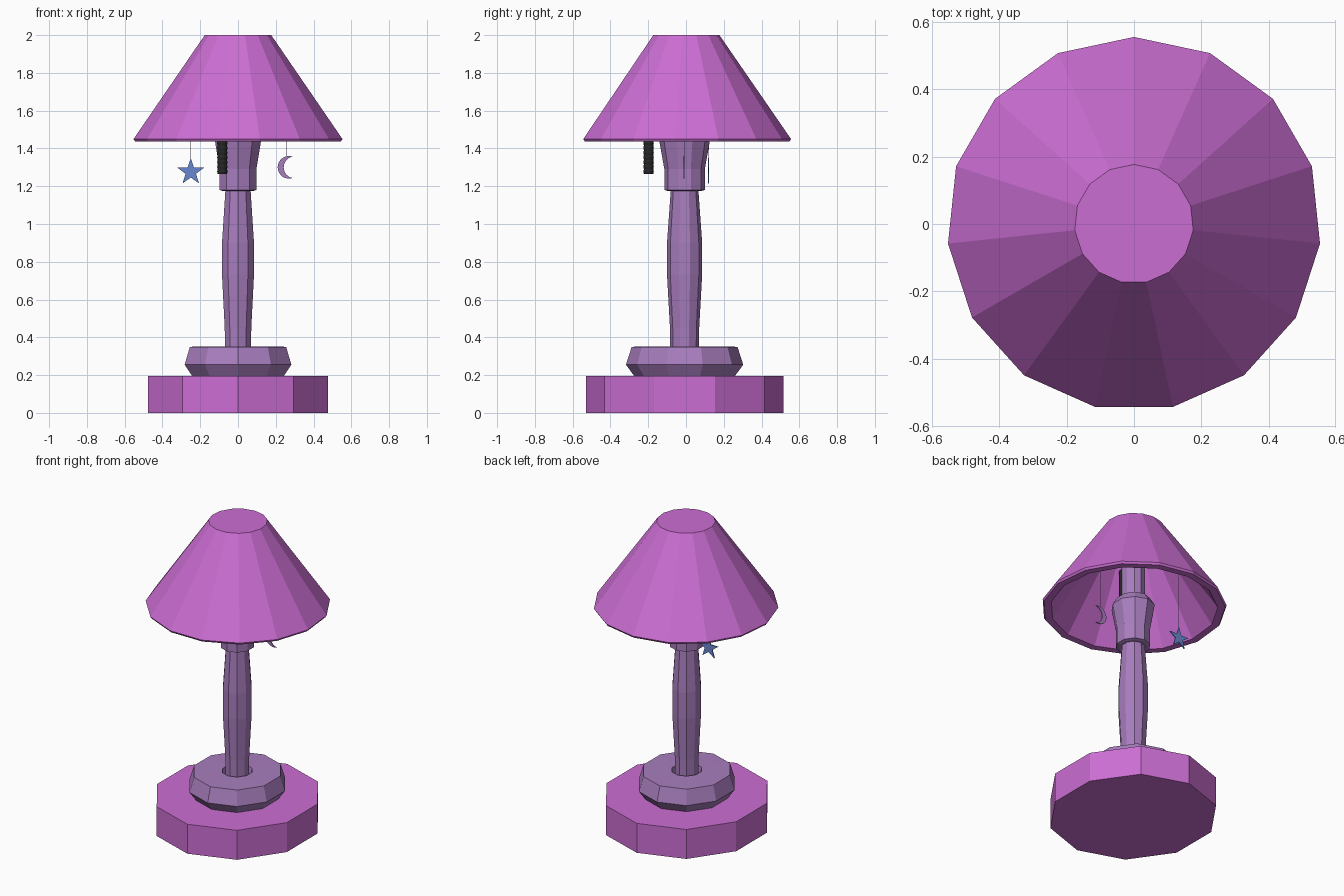
import bpy, bmesh
from math import sin, cos, pi, radians

if "Cube" in bpy.data.objects:
    bpy.data.objects.remove(bpy.data.objects["Cube"])


def material(name, rgb):
    m = bpy.data.materials.new(name)
    m.diffuse_color = (*rgb, 1)
    m.use_nodes = True
    m.node_tree.nodes["Principled BSDF"].inputs["Base Color"].default_value = m.diffuse_color
    return m


PINK = material("orchid", (0.60, 0.155, 0.65))
MAUVE = material("mauve", (0.39, 0.205, 0.51))
BLUE = material("blue", (0.14, 0.24, 0.62))
DARK = material("dark", (0.02, 0.02, 0.02))


def finish(bm, name, mat):
    bmesh.ops.recalc_face_normals(bm, faces=bm.faces)
    me = bpy.data.meshes.new(name)
    bm.to_mesh(me)
    bm.free()
    me.materials.append(mat)
    ob = bpy.data.objects.new(name, me)
    bpy.context.collection.objects.link(ob)
    return ob


def lathe(name, profile, sides, mat, start=-90, centre=(0, 0), y_scale=1):
    """Faceted solid of revolution through (radius, z) points, capped at both ends."""
    bm = bmesh.new()
    rings = []
    for r, z in profile:
        ring = []
        for i in range(sides):
            a = radians(start) + 2 * pi * i / sides
            ring.append(bm.verts.new((centre[0] + r * cos(a),
                                      centre[1] + r * sin(a) * y_scale, z)))
        rings.append(ring)
    for a, b in zip(rings, rings[1:]):
        for i in range(sides):
            j = (i + 1) % sides
            bm.faces.new((a[i], a[j], b[j], b[i]))
    bm.faces.new(rings[0])
    bm.faces.new(rings[-1])
    return finish(bm, name, mat)


def plate(name, outline, y, depth, mat):
    """Flat (x, z) outline given thickness along y."""
    bm = bmesh.new()
    face = bm.faces.new([bm.verts.new((x, y - depth / 2, z)) for x, z in outline])
    ext = bmesh.ops.extrude_face_region(bm, geom=[face], use_keep_orig=True)
    verts = [v for v in ext["geom"] if isinstance(v, bmesh.types.BMVert)]
    bmesh.ops.translate(bm, vec=(0, depth, 0), verts=verts)
    return finish(bm, name, mat)


# Ten-sided stand parts share one slightly stretched, offset section
stand = dict(sides=10, centre=(0, -0.0075), y_scale=1.045)
lathe("base", [(0.50, 0), (0.50, 0.195)], mat=PINK, **stand)
lathe("base_collar", [(0.255, 0.195), (0.297, 0.255), (0.268, 0.35),
                      (0.092, 0.352), (0.085, 0.31)], mat=MAUVE, **stand)
lathe("post", [(0.072, 0.31), (0.074, 0.45), (0.089, 0.73), (0.089, 0.90),
               (0.070, 1.18), (0.070, 1.20)], mat=MAUVE, **stand)
lathe("socket", [(0.085, 1.175), (0.1025, 1.18), (0.1025, 1.29),
                 (0.13, 1.45), (0.10, 1.50)], mat=MAUVE, **stand)
lathe("neck", [(0.07, 1.49), (0.07, 1.97)], mat=MAUVE, **stand)

# Hollow fifteen-sided shade with a closed top
lathe("shade", [(0.177, 2.0), (0.556, 1.45), (0.548, 1.437), (0.503, 1.437),
                (0.15, 1.955)], 15, PINK, start=90)

# Ribbed pull handle
pull = [(0.0275 if i % 2 else 0.025, 1.265 + 0.0125 * i) for i in range(45)]
lathe("pull", pull, 16, DARK, centre=(-0.083, -0.198))

# Hanging star
star = []
for i in range(10):
    r = 0.029 if i % 2 else 0.074
    a = pi / 2 + pi * i / 5
    star.append((-0.25 + r * cos(a), 1.275 + r * sin(a)))
plate("star", star, 0.12, 0.006, BLUE)

# Hanging crescent moon, open towards +x
moon = []
for i in range(17):
    a = radians(70 + 220 * i / 16)
    moon.append((0.27 + 0.06 * cos(a), 1.30 + 0.06 * sin(a)))
for i in range(1, 16):
    a = radians(258 - 156 * i / 16)
    moon.append((0.2995 + 0.0575 * cos(a), 1.30 + 0.0575 * sin(a)))
plate("moon", moon, -0.01, 0.006, MAUVE)

# Strings up to the inside of the shade
for name, x, y, z in (("star_string", -0.25, 0.12, 1.345),
                      ("moon_string", 0.255, -0.01, 1.355)):
    lathe(name, [(0.0015, z), (0.0015, 1.79)], 6, MAUVE, centre=(x, y))
